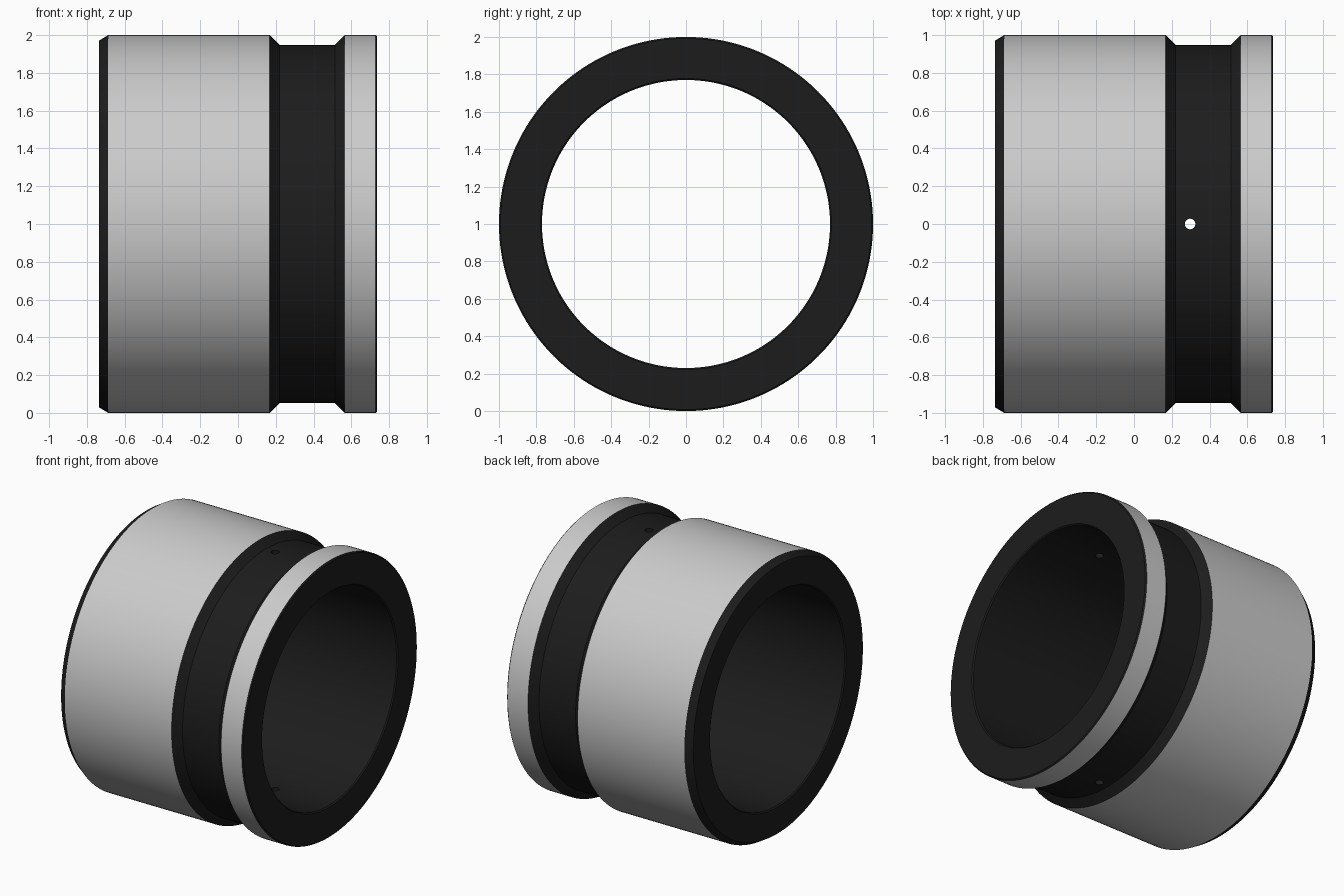
import bpy, bmesh, math

if "Cube" in bpy.data.objects:
    bpy.data.objects.remove(bpy.data.objects["Cube"])

# Black finish for everything but the two outer lands; None-like grey in slot 0
grey = bpy.data.materials.new("plain_grey")
grey.diffuse_color = (0.8, 0.8, 0.8, 1)
grey.use_nodes = True
grey.node_tree.nodes["Principled BSDF"].inputs["Base Color"].default_value = grey.diffuse_color
black = bpy.data.materials.new("black_finish")
black.diffuse_color = (0.012, 0.012, 0.012, 1)
black.use_nodes = True
black.node_tree.nodes["Principled BSDF"].inputs["Base Color"].default_value = black.diffuse_color

SEG = 160
CENTRE_Z = 1.0

# Closed ring profile: (x, radius, material of the band to the next point)
profile = [
    (-0.737, 0.97, 1), (-0.687, 1.0, 0), (0.168, 1.0, 1), (0.22, 0.948, 1),
    (0.513, 0.948, 1), (0.565, 1.0, 0), (0.729, 1.0, 1), (0.737, 0.992, 1),
    (0.737, 0.778, 1), (0.729, 0.77, 1), (-0.729, 0.77, 1), (-0.737, 0.778, 1),
]

# Bushing body, revolved about the x axis
bm = bmesh.new()
rings = []
for i in range(SEG):
    a = 2 * math.pi * i / SEG
    rings.append([bm.verts.new((x, r * math.cos(a), CENTRE_Z + r * math.sin(a)))
                  for x, r, _ in profile])
n = len(profile)
for i in range(SEG):
    p, q = rings[i], rings[(i + 1) % SEG]
    for j in range(n):
        k = (j + 1) % n
        face = bm.faces.new((p[j], q[j], q[k], p[k]))
        face.material_index = profile[j][2]
bmesh.ops.recalc_face_normals(bm, faces=bm.faces)
mesh = bpy.data.meshes.new("bushing")
bm.to_mesh(mesh)
bm.free()
bushing = bpy.data.objects.new("bushing", mesh)
bpy.context.collection.objects.link(bushing)
mesh.materials.append(grey)
mesh.materials.append(black)

# Oil hole drilled through the top and bottom of the groove
bpy.ops.mesh.primitive_cylinder_add(vertices=32, radius=0.028, depth=2.4,
                                    location=(0.297, 0, CENTRE_Z))
drill = bpy.context.object
drill.name = "oil_hole_cutter"
drill.hide_render = True
drill.data.materials.append(black)

cut = bushing.modifiers.new("oil_holes", 'BOOLEAN')
cut.operation = 'DIFFERENCE'
cut.solver = 'EXACT'
cut.material_mode = 'TRANSFER'
cut.object = drill

bpy.ops.object.select_all(action='DESELECT')
bushing.select_set(True)
bpy.context.view_layer.objects.active = bushing
bpy.ops.object.modifier_apply(modifier=cut.name)
bpy.data.objects.remove(drill, do_unlink=True)

# Smooth walls with crisp chamfers
bpy.ops.object.shade_smooth_by_angle(angle=math.radians(25))
